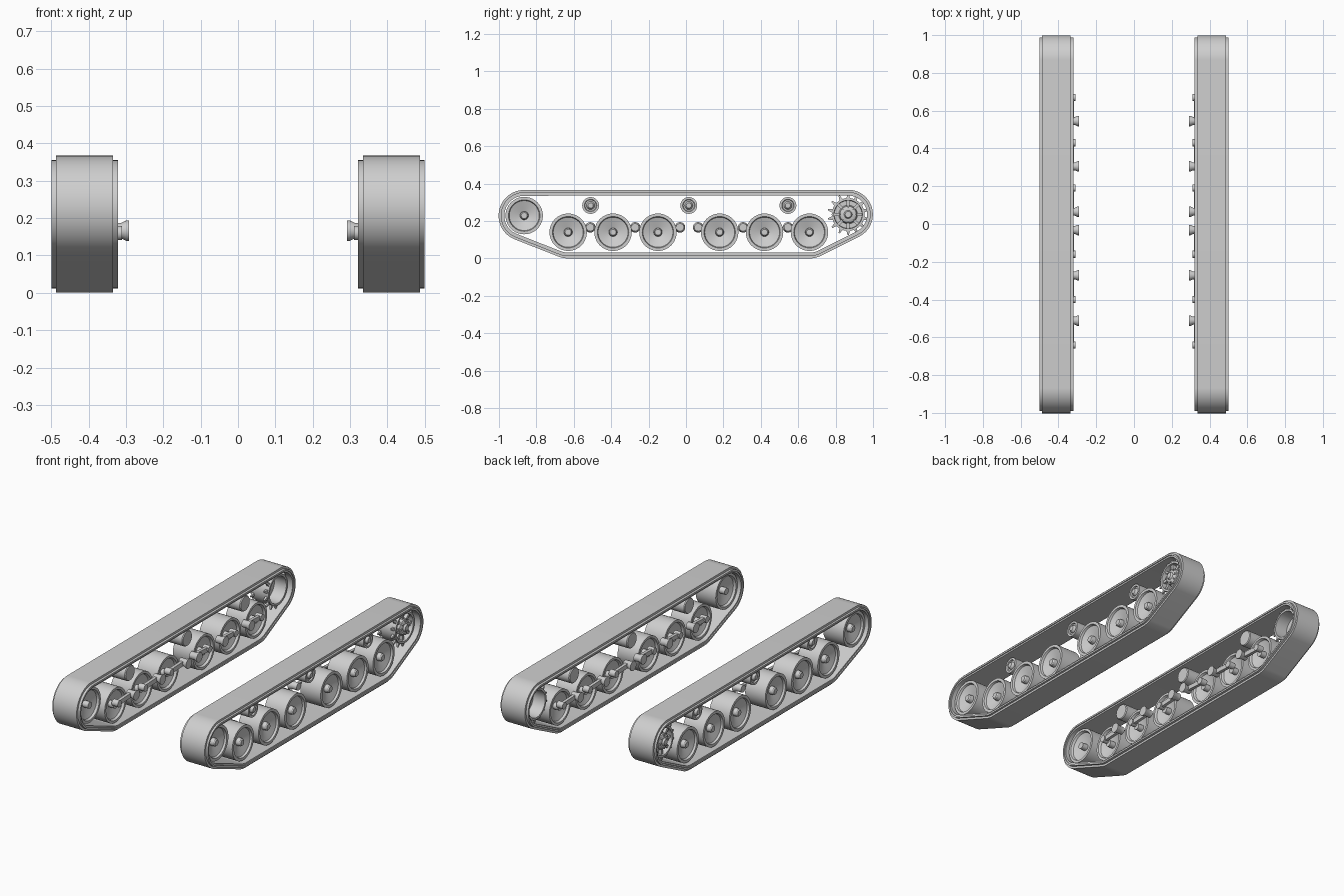
import bpy, bmesh, math
from mathutils import Vector, Matrix

cube = bpy.data.objects.get("Cube")
if cube:
    bpy.data.objects.remove(cube)

metal = bpy.data.materials.new("light grey metal")
metal.use_nodes = True
GREY = (0.62, 0.62, 0.62, 1)
metal.diffuse_color = GREY
metal.node_tree.nodes["Principled BSDF"].inputs["Base Color"].default_value = GREY


def finish(bm, name, side):
    """Mirror to the wanted side, fix normals and make the object."""
    bmesh.ops.scale(bm, vec=(side, 1, 1), verts=bm.verts)
    bmesh.ops.recalc_face_normals(bm, faces=bm.faces)
    mesh = bpy.data.meshes.new(name)
    bm.to_mesh(mesh)
    bm.free()
    mesh.materials.append(metal)
    obj = bpy.data.objects.new(name, mesh)
    bpy.context.collection.objects.link(obj)
    bpy.ops.object.select_all(action="DESELECT")
    obj.select_set(True)
    bpy.context.view_layer.objects.active = obj
    bpy.ops.object.shade_smooth_by_angle(angle=math.radians(30))


def bridge(bm, rings):
    """Join neighbouring rings of equal length with quads."""
    for a, b in zip(rings, rings[1:]):
        for i in range(len(a)):
            j = (i + 1) % len(a)
            bm.faces.new((a[i], a[j], b[j], b[i]))


def lathe(bm, profile, y, z, n=40):
    """Turn (x, radius) points about an axle parallel to x."""
    rings = []
    for x, r in profile:
        angles = [math.tau * i / n for i in range(n)]
        rings.append([bm.verts.new((x, y + r * math.cos(a), z + r * math.sin(a))) for a in angles])
    bm.faces.new(rings[0])
    bm.faces.new(rings[-1])
    bridge(bm, rings)


def box(bm, size, matrix):
    bmesh.ops.create_cube(bm, size=1, matrix=matrix @ Matrix.Diagonal((*size, 1)))


# Axle positions as (y, z)
WHEELS = [(y, 0.14) for y in (-0.63, -0.39, -0.15, 0.18, 0.42, 0.66)]
IDLER = (-0.865, 0.229)
SPROCKET = (0.867, 0.235)
ROLLERS = [(y, 0.283) for y in (-0.51, 0.015, 0.545)]

# The belt wraps these wheels: y, z, radius
WRAP = [(*IDLER, 0.137), (*WHEELS[0], 0.14), (*WHEELS[-1], 0.14), (*SPROCKET, 0.132)]

# Belt cross-section: x, depth below the tread
BELT = [(0.335, 0), (0.487, 0), (0.487, 0.012), (0.499, 0.012), (0.499, 0.022), (0.493, 0.022),
        (0.493, 0.031), (0.327, 0.031), (0.327, 0.022), (0.321, 0.022), (0.321, 0.012),
        (0.335, 0.012)]

# Rim with a shallow cone on the outside and the inside
DISH = [(0.442, 0.023), (0.462, 0.08), (0.474, 0.084), (0.474, 0.1),
        (0.345, 0.1), (0.345, 0.086), (0.358, 0.08), (0.38, 0.024)]
CAP = [(0.47, 0.006), (0.47, 0.016), (0.464, 0.021)]


def belt(side):
    bm = bmesh.new()
    rings = []
    for i in range(120):
        a = math.tau * (i + 0.5) / 120
        ny, nz = math.cos(a), math.sin(a)
        y, z, r = max(WRAP, key=lambda c: c[0] * ny + c[1] * nz + c[2])
        rings.append([bm.verts.new((x, y + (r - d) * ny, z + (r - d) * nz)) for x, d in BELT])
    bridge(bm, rings + rings[:1])
    finish(bm, "track_belt", side)


def wheel(name, pos, side):
    bm = bmesh.new()
    lathe(bm, CAP + DISH + [(0.38, 0.019), (0.345, 0.019)], *pos)
    finish(bm, name, side)


def swing_arm(pos, pivot_y, side):
    """Flared pivot with a short arm back to a boss at the wheel axle."""
    pivot = Vector((0.327, pivot_y, 0.166))
    boss = Vector((0.327, pos[0] + math.copysign(0.01, pos[0]), 0.16))
    bm = bmesh.new()
    lathe(bm, [(0.292, 0.018), (0.292, 0.028), (0.298, 0.028), (0.312, 0.021), (0.345, 0.021)],
          pivot.y, pivot.z, 24)
    lathe(bm, [(0.311, 0.013), (0.311, 0.019), (0.35, 0.019)], boss.y, boss.z, 24)
    d = pivot - boss
    turn = Matrix.Rotation(math.atan2(d.z, d.y), 4, "X")
    box(bm, (0.018, d.length, 0.026), Matrix.Translation((pivot + boss) / 2) @ turn)
    finish(bm, "swing_arm", side)


def roller(pos, side):
    bm = bmesh.new()
    lathe(bm, [(0.462, 0.014), (0.457, 0.018), (0.447, 0.022), (0.447, 0.03), (0.455, 0.033),
               (0.455, 0.045), (0.34, 0.045), (0.335, 0.041)], *pos, 28)
    finish(bm, "return_roller", side)


def sprocket(side):
    y, z = SPROCKET
    bm = bmesh.new()
    # Drum with a stepped hub, a recessed web and an open inner side
    lathe(bm, [(0.478, 0.008), (0.478, 0.016), (0.468, 0.022), (0.468, 0.03), (0.46, 0.044),
               (0.435, 0.05), (0.435, 0.074), (0.465, 0.076), (0.465, 0.088), (0.35, 0.088),
               (0.35, 0.076), (0.425, 0.074)], y, z)
    # Web ribs and hub bolts
    for i in range(8):
        spin = Matrix.Translation((0, y, z)) @ Matrix.Rotation(math.tau * i / 8, 4, "X")
        box(bm, (0.02, 0.03, 0.016), spin @ Matrix.Translation((0.444, 0.061, 0)))
        box(bm, (0.01, 0.008, 0.008), spin @ Matrix.Translation((0.466, 0.036, 0)))
    # Two tooth rings
    for x in (0.365, 0.45):
        for i in range(14):
            spin = Matrix.Translation((x, y, z)) @ Matrix.Rotation(math.tau * i / 14, 4, "X")
            bmesh.ops.create_cone(bm, cap_ends=True, segments=4, radius1=0.014, radius2=0.005,
                                  depth=0.026, matrix=spin @ Matrix.Translation((0, 0, 0.098))
                                  @ Matrix.Diagonal((0.8, 1, 1, 1))
                                  @ Matrix.Rotation(math.pi / 4, 4, "Z"))
    finish(bm, "drive_sprocket", side)


for side in (1, -1):
    belt(side)
    wheel("idler_wheel", IDLER, side)
    sprocket(side)
    for pos in WHEELS:
        wheel("road_wheel", pos, side)
        swing_arm(pos, pos[0] + (0.118 if pos[0] < 0 else -0.115), side)
    for pos in ROLLERS:
        roller(pos, side)
